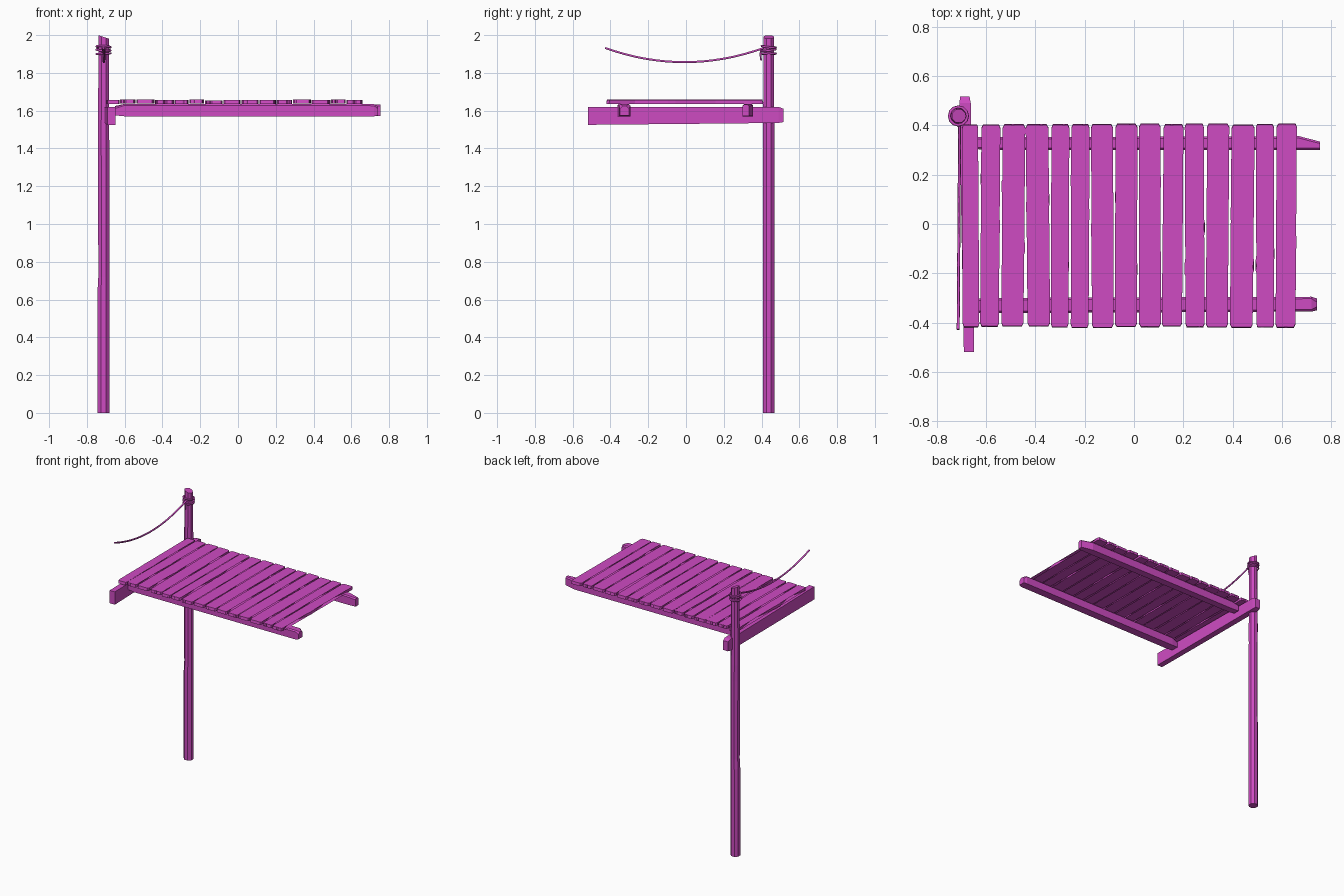
import bpy, bmesh, math, random
from mathutils import Vector

random.seed(4)
if "Cube" in bpy.data.objects:
    bpy.data.objects.remove(bpy.data.objects["Cube"], do_unlink=True)

magenta = bpy.data.materials.new("magenta")
magenta.use_nodes = True
COLOUR = (0.62, 0.07, 0.54, 1)
magenta.diffuse_color = COLOUR
magenta.node_tree.nodes["Principled BSDF"].inputs["Base Color"].default_value = COLOUR


def loft(name, sections):
    """Join equal-sized rings of points with quads and cap both ends."""
    bm = bmesh.new()
    rings = [[bm.verts.new(p) for p in s] for s in sections]
    n = len(rings[0])
    for a, b in zip(rings, rings[1:]):
        for i in range(n):
            j = (i + 1) % n
            bm.faces.new((a[i], a[j], b[j], b[i]))
    caps = [bm.faces.new(rings[0]), bm.faces.new(rings[-1])]
    bmesh.ops.triangulate(bm, faces=caps, ngon_method='EAR_CLIP')
    bmesh.ops.recalc_face_normals(bm, faces=bm.faces)
    mesh = bpy.data.meshes.new(name)
    bm.to_mesh(mesh)
    bm.free()
    mesh.materials.append(magenta)
    obj = bpy.data.objects.new(name, mesh)
    bpy.context.collection.objects.link(obj)
    return obj


def rope(name, points, radius, cyclic=False):
    """Thin faceted tube along a path."""
    curve = bpy.data.curves.new(name, 'CURVE')
    curve.dimensions = '3D'
    curve.bevel_depth = radius
    curve.bevel_resolution = 1
    curve.use_fill_caps = True
    spline = curve.splines.new('POLY')
    spline.points.add(len(points) - 1)
    for sp, p in zip(spline.points, points):
        sp.co = (*p, 1)
    spline.use_cyclic_u = cyclic
    curve.materials.append(magenta)
    obj = bpy.data.objects.new(name, curve)
    bpy.context.collection.objects.link(obj)
    return obj


# Tall eight-sided post, slightly crooked, with a slanted top
POST_X, POST_Y = -0.712, 0.438
rings = []
for z, r, dx in ((0, .034, 0), (.65, .034, 0), (.72, .032, .002),
                 (1.3, .032, .001), (1.42, .033, 0), (1.85, .03, .001), (1.99, .029, .001)):
    ring = []
    for i in range(8):
        a = math.tau * (i + .5) / 8
        tilt = -.01 * math.cos(a) if z > 1.9 else 0
        ring.append((POST_X + dx + r * math.cos(a), POST_Y + r * math.sin(a), z + tilt))
    rings.append(ring)
loft("post", rings)


# Cross beam on the post, running front to back
def rect_y(y, x0, x1, z0, z1):
    return [(x0, y, z0), (x1, y, z0), (x1, y, z1), (x0, y, z1)]


loft("cross_beam", [rect_y(-.52, -.69, -.648, 1.525, 1.62),
                    rect_y(0, -.70, -.655, 1.53, 1.62),
                    rect_y(.49, -.708, -.662, 1.535, 1.62),
                    rect_y(.517, -.705, -.667, 1.54, 1.61)])


# Two stringers under the deck, with chipped ends
def rect_x(x, y0, y1, z0, z1, cut=.008):
    return [(x, y0, z0), (x, y1, z0), (x, y1, z1 - cut), (x, y1 - cut, z1),
            (x, y0 + cut, z1), (x, y0, z1 - cut)]


loft("front_stringer", [rect_x(-.65, -.36, -.305, 1.575, 1.62),
                        rect_x(-.60, -.362, -.30, 1.57, 1.636),
                        rect_x(.72, -.355, -.295, 1.57, 1.634),
                        rect_x(.742, -.35, -.302, 1.575, 1.625, .015)])
loft("back_stringer", [rect_x(-.65, .305, .352, 1.575, 1.625),
                       rect_x(-.60, .30, .352, 1.572, 1.636),
                       rect_x(.67, .30, .356, 1.57, 1.636),
                       rect_x(.755, .30, .334, 1.572, 1.632)])

# Deck planks with uneven edges, clipped corners and chips in the ends
EDGES = (-.70, -.625, -.54, -.44, -.34, -.26, -.178, -.08, .017, .112,
         .202, .29, .388, .49, .572, .662)


def plank(number, x0, x1):
    mid = (x0 + x1) / 2
    half = (x1 - x0) / 2 - .003
    lean = random.uniform(-.004, .004)
    base = 1.635 + random.uniform(-.001, .003)
    bottom, top = [], []
    for side in (-1, 1):
        end = -.419 if side < 0 else .406
        end += random.uniform(-.003, .003)
        chip_x = random.uniform(-.6, .6)
        chip = random.choice((0, .004, .012, .025))
        # Walk this end of the plank so that the outline runs one way round
        shape = ((-1, .014, 0), (-.82, 0, 0), (chip_x - .18, 0, 0), (chip_x, chip * .3, chip),
                 (chip_x + .18, 0, 0), (.82, 0, 0), (1, .014, 0))
        for u, inset, extra in shape:
            w = half - random.uniform(0, .003) if abs(u) == 1 else half
            x = mid + lean * side - side * u * w
            y = end - side * inset
            bottom.append(Vector((x, y, base)))
            top.append(Vector((x, y - side * (.003 + extra), base + .021)))
        # A shallow dent part way along the long edge
        dent_y = random.uniform(-.2, .2)
        dent = random.choice((0, 0, .004, .012))
        for dy, depth in ((-.02, 0), (0, dent), (.02, 0)):
            x = mid + side * (half - depth)
            y = dent_y + side * -dy if side > 0 else dent_y + dy
            bottom.append(Vector((mid + side * half, y, base)))
            top.append(Vector((x, y, base + .021)))
    loft(f"plank_{number}", [bottom, top])


for k, (a, b) in enumerate(zip(EDGES, EDGES[1:])):
    plank(k + 1, a, b)

# Rope wound round the post
for k, (z, tilt) in enumerate(((1.902, .002), (1.921, -.005), (1.938, .005))):
    path = []
    for i in range(12):
        a = math.tau * i / 12
        path.append((POST_X + .037 * math.cos(a), POST_Y + .037 * math.sin(a),
                     z + tilt * math.cos(a + k)))
    rope(f"rope_coil_{k + 1}", path, .006, True)

# Sagging hand rope
sag = []
for i in range(17):
    t = -1 + i / 8
    sag.append((-.71 + .003 * t, -.008 + .42 * t, 1.857 + .075 * t * t))
rope("hand_rope", sag, .006)

# Loose rope end hanging at the knot
rope("rope_tail", [(-.712, .397, 1.93), (-.708, .394, 1.895), (-.71, .398, 1.865)], .005)
